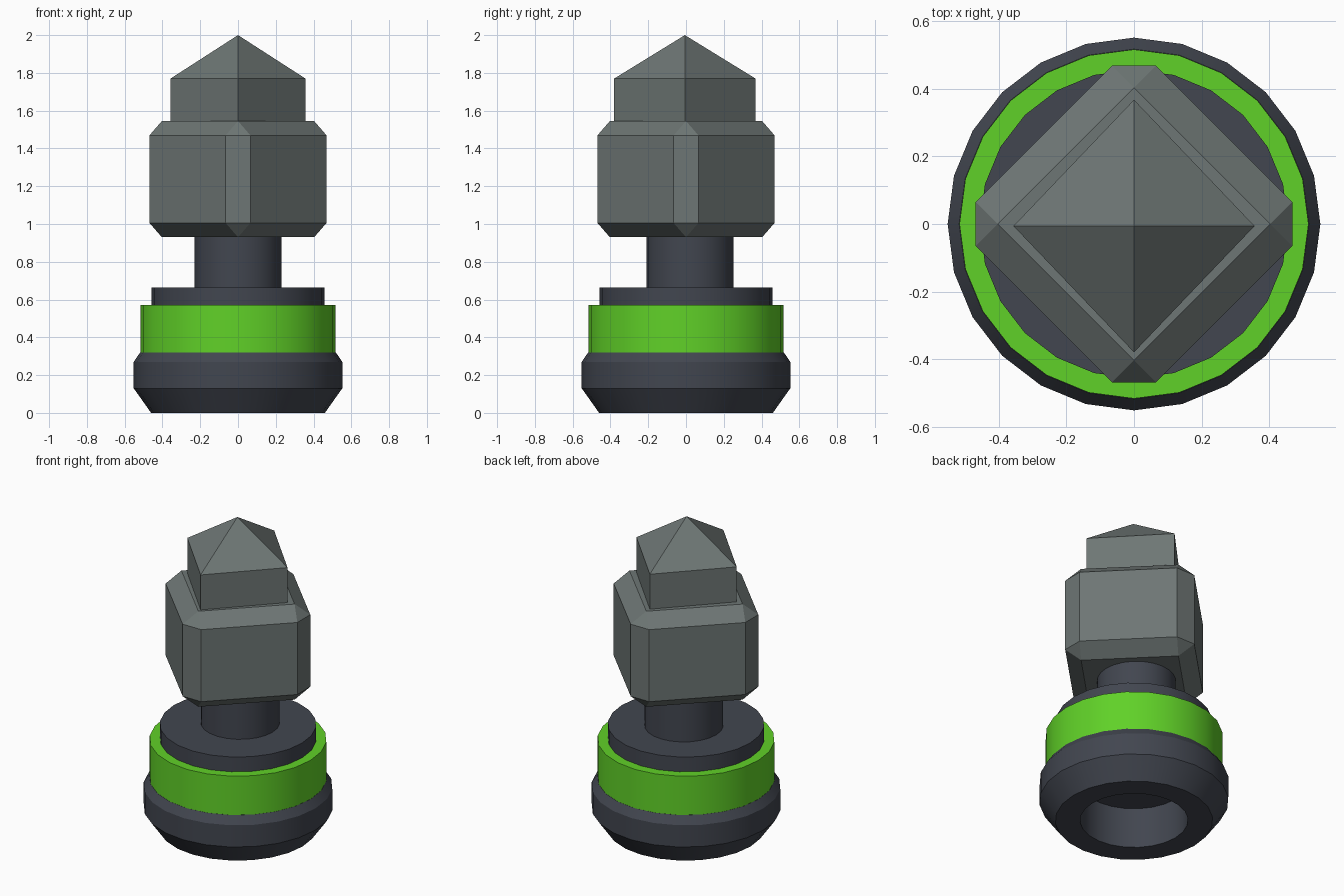
import bpy, bmesh, math
from mathutils import Matrix

if "Cube" in bpy.data.objects:
    bpy.data.objects.remove(bpy.data.objects["Cube"])


def material(name, color):
    m = bpy.data.materials.new(name)
    m.diffuse_color = (*color, 1)
    m.use_nodes = True
    m.node_tree.nodes["Principled BSDF"].inputs["Base Color"].default_value = m.diffuse_color
    return m


GREY = material("stone grey", (0.155, 0.182, 0.176))
DARK = material("dark slate", (0.054, 0.061, 0.079))
GREEN = material("bright green", (0.118, 0.64, 0.021))


def finish(bm, name, mat, smooth):
    bmesh.ops.recalc_face_normals(bm, faces=bm.faces)
    mesh = bpy.data.meshes.new(name)
    bm.to_mesh(mesh)
    bm.free()
    mesh.materials.append(mat)
    ob = bpy.data.objects.new(name, mesh)
    bpy.context.collection.objects.link(ob)
    if smooth:
        bpy.ops.object.select_all(action='DESELECT')
        ob.select_set(True)
        bpy.context.view_layer.objects.active = ob
        bpy.ops.object.shade_smooth_by_angle(angle=math.radians(30))
    return ob


def lathe(name, profile, mat, sides=24, scale=(1, 1), y=0, closed=False, smooth=True):
    """Spin an (r, z) profile round the z axis."""
    bm = bmesh.new()
    rings = [[bm.verts.new((r * scale[0] * math.cos(math.tau * i / sides),
                            r * scale[1] * math.sin(math.tau * i / sides) + y, z))
              for i in range(sides)] if r > 0 else [bm.verts.new((0, y, z))]
             for r, z in profile]
    pairs = list(zip(rings, rings[1:]))
    if closed:
        pairs.append((rings[-1], rings[0]))
    for a, b in pairs:
        for i in range(sides):
            j = (i + 1) % sides
            quad = [a[i % len(a)], a[j % len(a)], b[j % len(b)], b[i % len(b)]]
            bm.faces.new(list(dict.fromkeys(quad)))
    return finish(bm, name, mat, smooth)


# hollow foot with its stepped core
lathe("foot", [(0, 0.26), (0.315, 0.26), (0.315, 0), (0.46, 0), (0.552, 0.13),
               (0.552, 0.27), (0.518, 0.32), (0.457, 0.32), (0.457, 0.665), (0, 0.665)], DARK)

# green band
lathe("green_band", [(0.457, 0.32), (0.517, 0.32), (0.517, 0.57), (0.457, 0.57)],
      GREEN, closed=True)

# neck, set slightly back
lathe("neck", [(0, 0.64), (0.23, 0.64), (0.23, 0.96), (0, 0.96)], DARK, y=0.022)

# chamfered block turned 45 degrees
bm = bmesh.new()
bmesh.ops.create_cube(bm, size=2)
bmesh.ops.bevel(bm, geom=bm.edges[:], offset=0.246, offset_type='OFFSET',
                segments=1, affect='EDGES', profile=0.5)
bm.transform(Matrix.Translation((0, 0, 1.2375)) @ Matrix.Rotation(math.pi / 4, 4, 'Z')
             @ Matrix.Diagonal((0.378, 0.378, 0.3075, 1)))
finish(bm, "head_block", GREY, False)

# square cap with a pointed roof
lathe("pointed_cap", [(0, 1.5), (1, 1.5), (1, 1.77), (0, 2.0)], GREY, sides=4,
      scale=(0.357, 0.374), y=-0.006, smooth=False)
